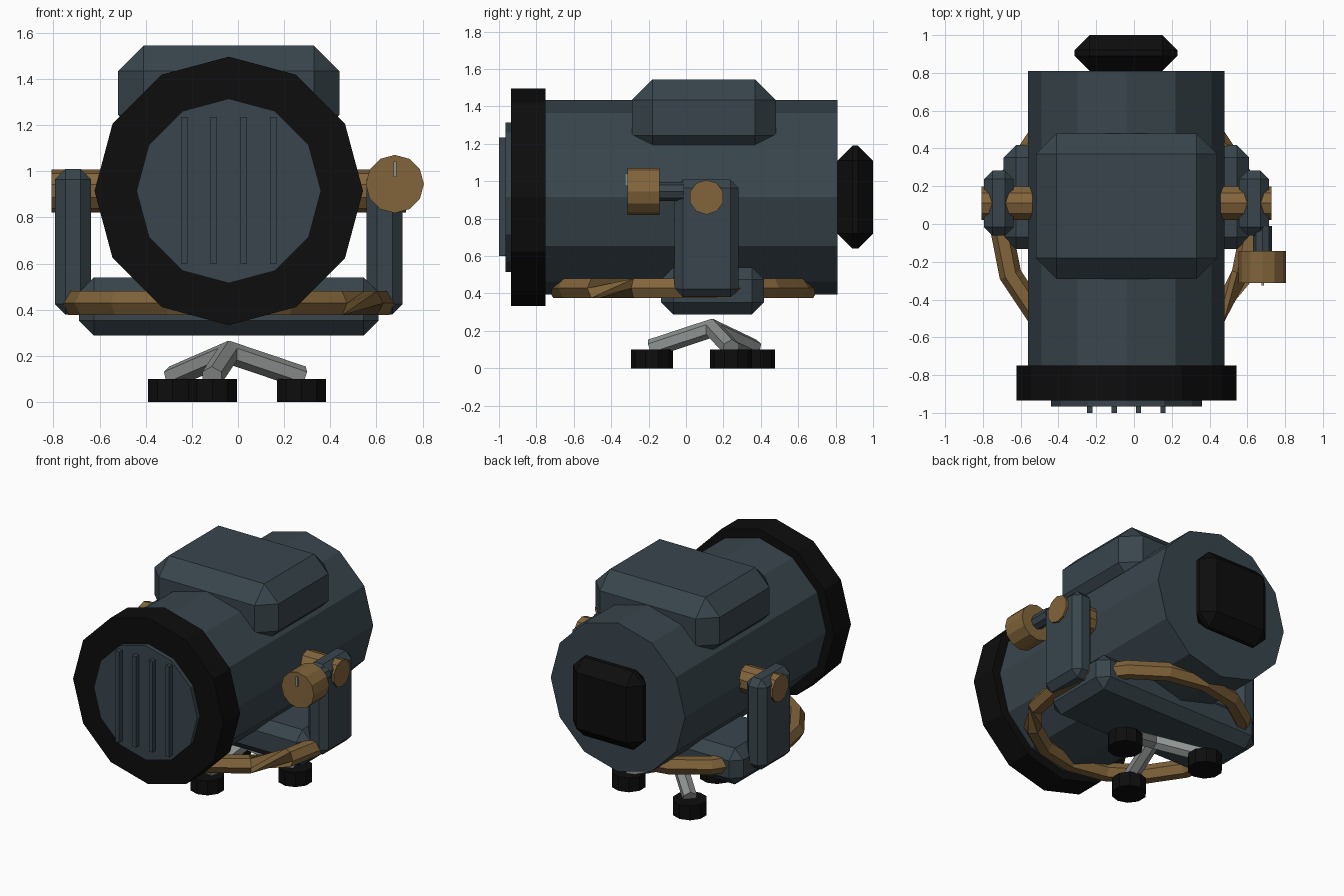
import bpy, bmesh, math
from mathutils import Vector

if "Cube" in bpy.data.objects:
    bpy.data.objects.remove(bpy.data.objects["Cube"])


def material(name, rgb):
    m = bpy.data.materials.new(name)
    m.diffuse_color = (*rgb, 1)
    m.use_nodes = True
    m.node_tree.nodes["Principled BSDF"].inputs["Base Color"].default_value = m.diffuse_color
    return m


SLATE = material("slate", (0.040, 0.060, 0.073))
BLACK = material("black rubber", (0.004, 0.004, 0.004))
BRONZE = material("bronze", (0.225, 0.130, 0.044))
GREY = material("light grey", (0.27, 0.29, 0.28))
CX, CZ = -0.04, 0.915  # barrel axis


def finish(name, bm, mat):
    bmesh.ops.recalc_face_normals(bm, faces=bm.faces)
    me = bpy.data.meshes.new(name)
    bm.to_mesh(me)
    bm.free()
    me.materials.append(mat)
    ob = bpy.data.objects.new(name, me)
    bpy.context.collection.objects.link(ob)
    return ob


def box(name, x, y, z, mat, bevel=0):
    """Box from ranges, with optional single-cut chamfer."""
    bm = bmesh.new()
    bmesh.ops.create_cube(bm, size=1)
    for v in bm.verts:
        v.co = Vector([(a + b) / 2 + c * (b - a) for (a, b), c in zip((x, y, z), v.co)])
    if bevel:
        bmesh.ops.bevel(bm, geom=bm.edges[:], offset=bevel, segments=1,
                        affect='EDGES', profile=0.5)
    return finish(name, bm, mat)


def prism(name, p0, p1, r, n, mat):
    """Regular n-sided bar between two points, one corner pointing up."""
    p0, p1 = Vector(p0), Vector(p1)
    d = (p1 - p0).normalized()
    ref = Vector((0, 1, 0)) if abs(d.z) > 0.9 else Vector((0, 0, 1))
    u = (ref - d * ref.dot(d)).normalized()
    w = d.cross(u)
    bm = bmesh.new()
    rings = []
    for p in (p0, p1):
        rings.append([bm.verts.new(p + r * (u * math.cos(2 * math.pi * i / n)
                                            + w * math.sin(2 * math.pi * i / n)))
                      for i in range(n)])
    a, b = rings
    bm.faces.new(a)
    bm.faces.new(b)
    for i in range(n):
        j = (i + 1) % n
        bm.faces.new((a[i], a[j], b[j], b[i]))
    return finish(name, bm, mat)


# lamp barrel, front bezel, lens plate and slats
prism("barrel", (CX, -0.76, CZ), (CX, 0.81, CZ), 0.52, 12, SLATE)
prism("front_bezel", (CX, -0.935, CZ), (CX, -0.75, CZ), 0.582, 12, BLACK)
prism("lens_plate", (CX, -0.965, CZ), (CX, -0.93, CZ), 0.40, 12, SLATE)
for i in range(4):
    x = -0.234 + i * 0.129
    box(f"lens_slat_{i + 1}", (x - 0.014, x + 0.014), (-1.0, -0.955), (0.6, 1.235), SLATE)

# housing on top and rear cap
box("top_housing", (-0.52, 0.44), (-0.29, 0.48), (1.135, 1.545), SLATE, 0.11)
box("rear_cap", (-0.315, 0.23), (0.81, 1.0), (0.64, 1.19), BLACK, 0.08)

# yoke: crossbar, two arms and pivots
box("yoke_crossbar", (-0.69, 0.61), (-0.133, 0.417), (0.287, 0.54), SLATE, 0.065)
for side, s in (("left", -1), ("right", 1)):
    xa = sorted((CX + s * 0.597, CX + s * 0.754))
    box(f"yoke_arm_{side}", xa, (-0.062, 0.282), (0.38, 1.01), SLATE, 0.045)
    prism(f"pivot_{side}", (CX + s * 0.498, 0.11, CZ), (CX + s * 0.768, 0.11, CZ),
          0.093, 10, BRONZE)

# focus knob on its shaft, with a pointer mark
prism("knob_shaft", (0.68, -0.15, 0.945), (0.68, -0.01, 0.945), 0.05, 8, SLATE)
prism("focus_knob", (0.68, -0.312, 0.945), (0.68, -0.143, 0.945), 0.126, 12, BRONZE)
box("knob_pointer", (0.674, 0.687), (-0.325, -0.305), (0.975, 1.042), GREY)

# bronze cable loop around the yoke, twisted at its seam
bm = bmesh.new()
N, M = 16, 6
secs = []
for i in range(N):
    a = math.radians(-22.5) + 2 * math.pi * i / N
    sec = []
    for j in range(M):
        t = 2 * math.pi * (j + 0.5) / M + math.pi / 6
        r = 0.665 + 0.06 * math.cos(t)
        sec.append(bm.verts.new((CX + r * math.cos(a), -0.015 + r * math.sin(a),
                                 0.428 + 0.06 * math.sin(t))))
    secs.append(sec)
for i in range(N):
    a, b = secs[i], secs[(i + 1) % N]
    k = 2 if i == N - 1 else 0
    for j in range(M):
        bm.faces.new((a[j], a[(j + 1) % M], b[(j + 1 + k) % M], b[(j + k) % M]))
finish("cable_loop", bm, BRONZE)

# tripod legs and rubber feet
for i in range(3):
    a = math.radians(17.6 + 120 * i)
    c, s = math.cos(a), math.sin(a)
    prism(f"tripod_leg_{i + 1}", (CX - 0.01 * c, 0.14 - 0.01 * s, 0.218),
          (CX + 0.335 * c, 0.14 + 0.335 * s, 0.107), 0.049, 6, GREY)
    f = (CX + 0.33 * c, 0.14 + 0.33 * s)
    prism(f"tripod_foot_{i + 1}", (*f, 0), (*f, 0.1), 0.112, 10, BLACK)
